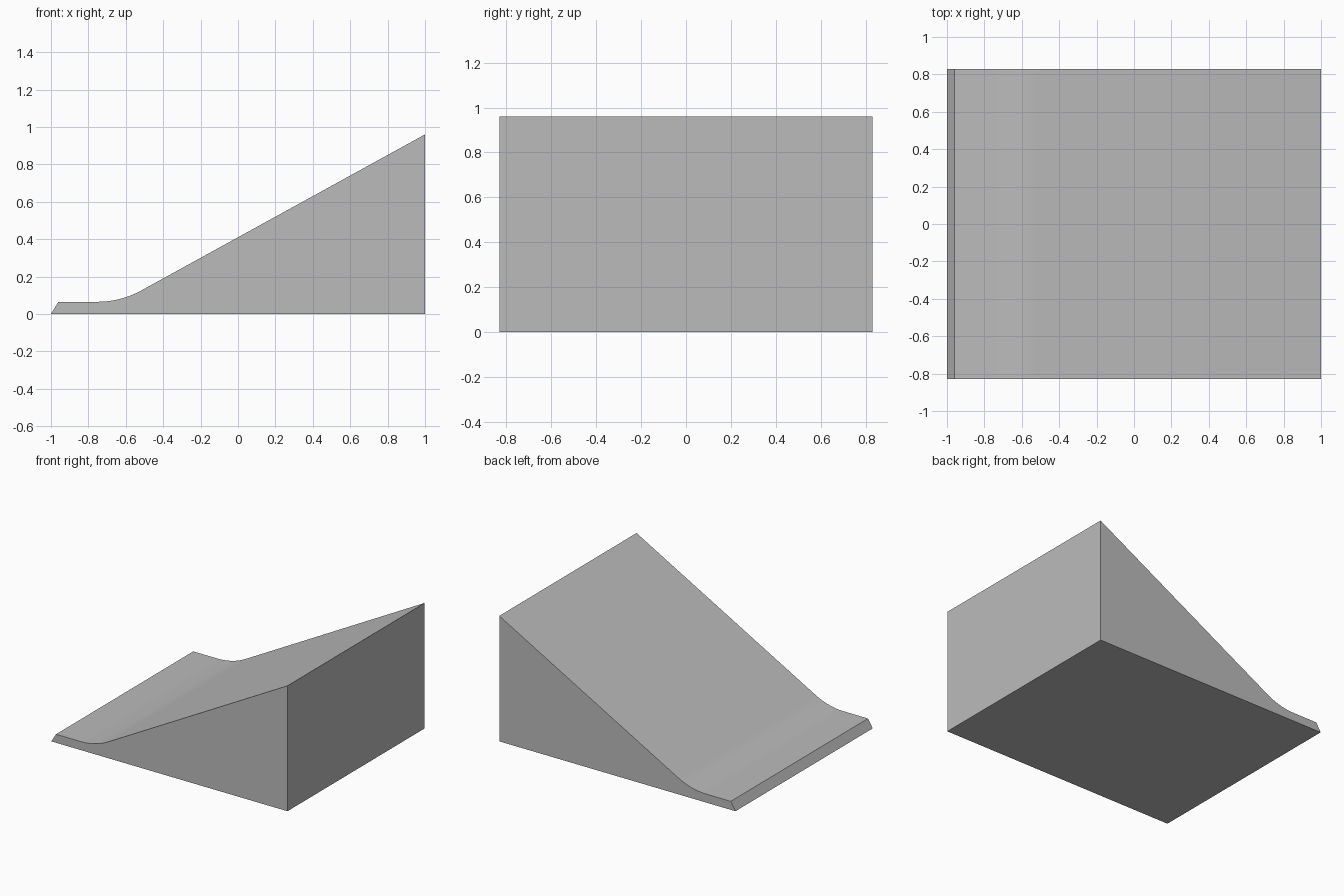
import bpy, bmesh, math

cube = bpy.data.objects.get("Cube")
if cube:
    bpy.data.objects.remove(cube, do_unlink=True)

HALF_WIDTH = 0.83
LIP_Z, TOP_Z = 0.065, 0.96
SLOPE = math.atan(0.55)
STEPS = 8

# Material
grey = bpy.data.materials.new("plain grey")
grey.use_nodes = True
colour = (0.5, 0.5, 0.5, 1)
grey.diffuse_color = colour
grey.node_tree.nodes["Principled BSDF"].inputs["Base Color"].default_value = colour

# Side profile: bevelled lip, flat run, tangent arc into the straight slope
corner_x = 1 - (TOP_Z - LIP_Z) / math.tan(SLOPE)
tangent = 0.125
radius = tangent / math.tan(SLOPE / 2)
profile = [(1, 0), (1, TOP_Z)]
for i in range(STEPS, -1, -1):
    a = SLOPE * i / STEPS
    profile.append((corner_x - tangent + radius * math.sin(a),
                    LIP_Z + radius * (1 - math.cos(a))))
profile += [(-0.96, LIP_Z), (-1, 0)]

# Extrude the profile across the width
bm = bmesh.new()
side = bm.faces.new([bm.verts.new((x, -HALF_WIDTH, z)) for x, z in profile])
result = bmesh.ops.extrude_face_region(bm, geom=[side], use_keep_orig=True)
moved = [v for v in result["geom"] if isinstance(v, bmesh.types.BMVert)]
bmesh.ops.translate(bm, verts=moved, vec=(0, 2 * HALF_WIDTH, 0))
bmesh.ops.recalc_face_normals(bm, faces=bm.faces)

mesh = bpy.data.meshes.new("ramp")
bm.to_mesh(mesh)
bm.free()
mesh.materials.append(grey)
ramp = bpy.data.objects.new("ramp", mesh)
bpy.context.collection.objects.link(ramp)

# Smooth the curved run, keep the edges crisp
bpy.context.view_layer.objects.active = ramp
ramp.select_set(True)
bpy.ops.object.shade_smooth_by_angle(angle=math.radians(25))
